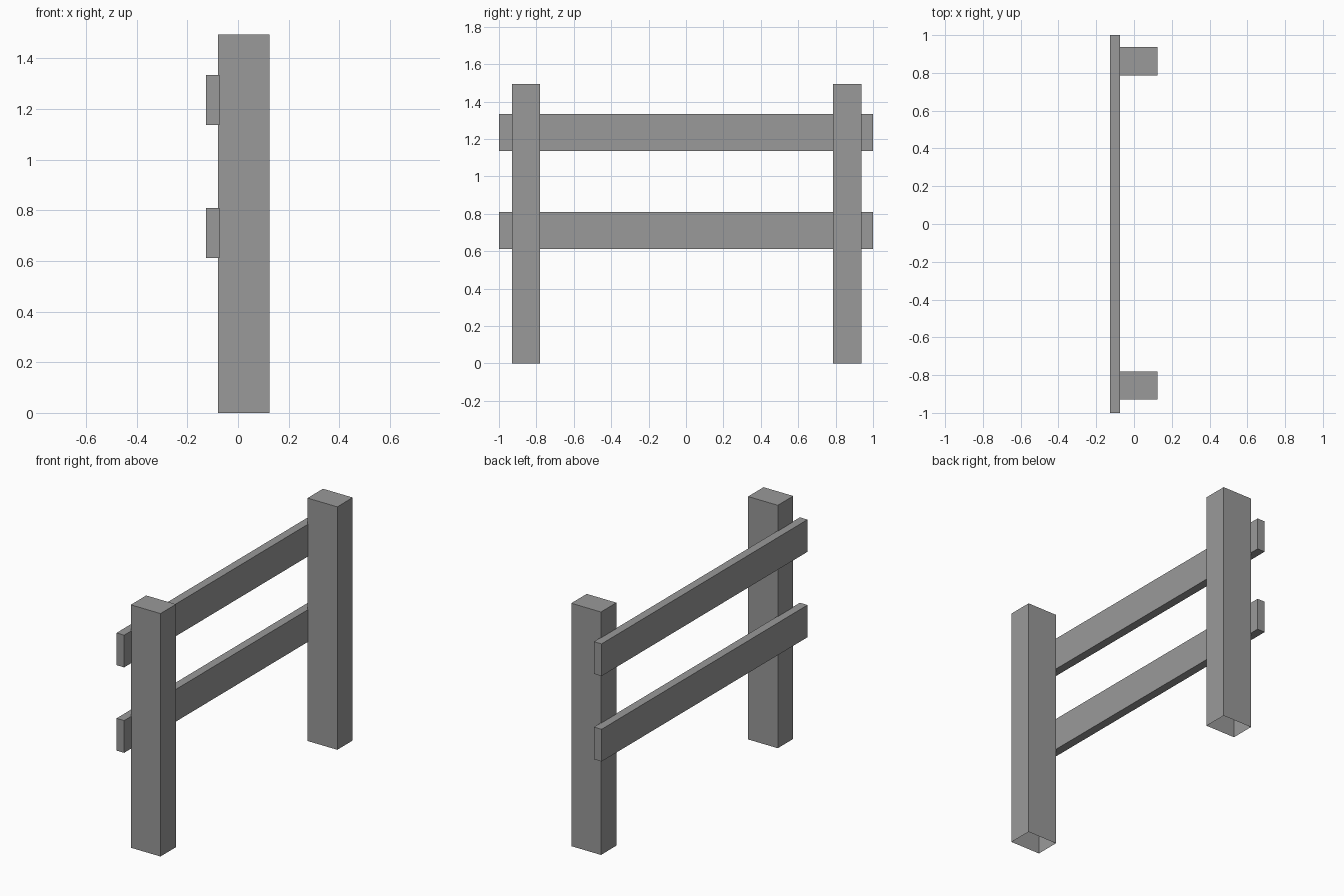
import bpy
import bmesh
from mathutils import Vector

cube = bpy.data.objects.get("Cube")
if cube:
    bpy.data.objects.remove(cube, do_unlink=True)

# Single grey for the whole fence
GREY = (0.32, 0.32, 0.32, 1.0)
grey = bpy.data.materials.new("weathered_grey")
grey.use_nodes = True
grey.diffuse_color = GREY
grey.node_tree.nodes["Principled BSDF"].inputs["Base Color"].default_value = GREY


def add_beam(name, low, high, open_bottom=False):
    """Box between two corners, optionally without its underside."""
    low, high = Vector(low), Vector(high)
    size, centre = high - low, (low + high) / 2
    bm = bmesh.new()
    bmesh.ops.create_cube(bm, size=1)
    if open_bottom:
        under = [f for f in bm.faces if f.normal.z < -0.5]
        bmesh.ops.delete(bm, geom=under, context='FACES_ONLY')
    bmesh.ops.scale(bm, vec=size, verts=bm.verts)
    mesh = bpy.data.meshes.new(name)
    bm.to_mesh(mesh)
    bm.free()
    mesh.materials.append(grey)
    obj = bpy.data.objects.new(name, mesh)
    obj.location = centre
    bpy.context.collection.objects.link(obj)
    return obj


# Upright posts, hollow underneath
POST_DEPTH = 0.15
for name, y in (("front_post", -0.93), ("back_post", 0.787)):
    add_beam(name, (-0.078, y, 0), (0.124, y + POST_DEPTH, 1.493), open_bottom=True)

# Horizontal rails, set slightly into the posts
RAIL_HEIGHT = 0.198
for name, z in (("lower_rail", 0.611), ("upper_rail", 1.136)):
    add_beam(name, (-0.126, -1, z), (-0.074, 1, z + RAIL_HEIGHT))
